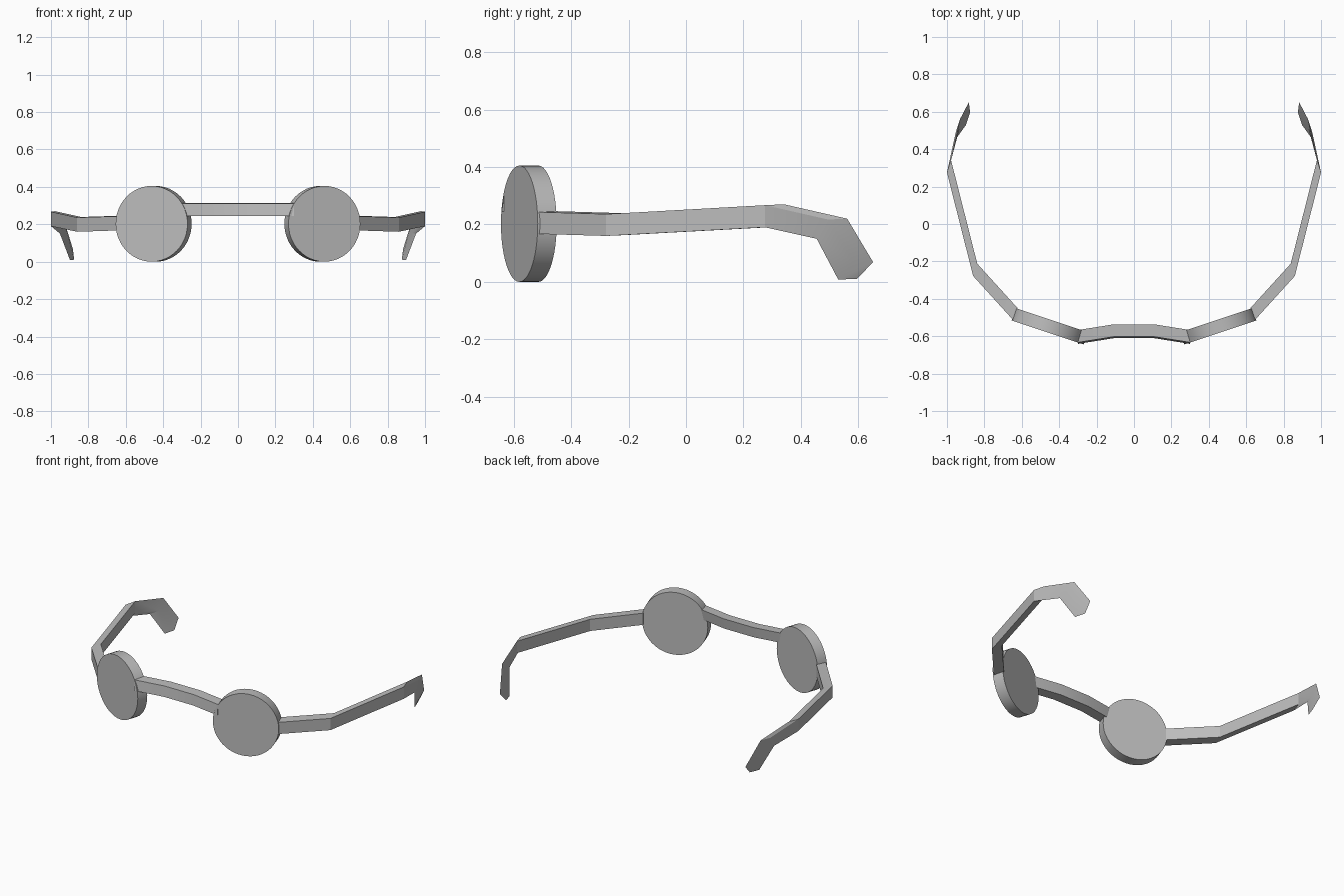
import bpy
import bmesh
from mathutils import Vector, Matrix

cube = bpy.data.objects.get("Cube")
if cube:
    bpy.data.objects.remove(cube, do_unlink=True)

# Single plain grey finish
grey = bpy.data.materials.new("plain_grey")
grey.use_nodes = True
grey.diffuse_color = (0.5, 0.5, 0.5, 1)
grey.node_tree.nodes["Principled BSDF"].inputs["Base Color"].default_value = (0.5, 0.5, 0.5, 1)


def finish(name, bm, side=1):
    """Mirror to the chosen side, fix normals and turn the bmesh into an object."""
    bmesh.ops.scale(bm, vec=(side, 1, 1), verts=bm.verts)
    bmesh.ops.recalc_face_normals(bm, faces=bm.faces)
    mesh = bpy.data.meshes.new(name)
    bm.to_mesh(mesh)
    bm.free()
    mesh.materials.append(grey)
    obj = bpy.data.objects.new(name, mesh)
    bpy.context.collection.objects.link(obj)
    bpy.ops.object.select_all(action="DESELECT")
    obj.select_set(True)
    bpy.context.view_layer.objects.active = obj
    bpy.ops.object.shade_smooth_by_angle(angle=0.4)


def strip(name, lower, upper, shift, side=1):
    """Flat band between two outlines, thickened along the shift vector."""
    bm = bmesh.new()
    rings = []
    for low, up in zip(lower, upper):
        low, up, move = Vector(low), Vector(up), Vector(shift)
        rings.append([bm.verts.new(p) for p in (low, up, up + move, low + move)])
    for a, b in zip(rings, rings[1:]):
        for i in range(4):
            j = (i + 1) % 4
            bm.faces.new((a[i], a[j], b[j], b[i]))
    bm.faces.new(rings[0])
    bm.faces.new(rings[-1])
    finish(name, bm, side)


DEPTH = Vector((-0.022, 0.066, 0.003))

# Temple outlines, from the lens to the drooping ear tip
temple_lower = [(0.645, -0.515, 0.167), (0.86, -0.278, 0.16), (1.0, 0.275, 0.19),
                (0.952, 0.455, 0.15), (0.898, 0.53, 0.008)]
temple_upper = [(0.645, -0.515, 0.243), (0.86, -0.278, 0.236), (1.0, 0.275, 0.267),
                (0.952, 0.495, 0.217), (0.905, 0.585, 0.066)]

for label, side in (("left", 1), ("right", -1)):
    # Round lens, turned outwards
    bm = bmesh.new()
    axis = Vector((DEPTH.x, DEPTH.y, 0))
    center = Vector((0.462, -0.58, 0.2025)) + axis / 2
    turn = axis.to_track_quat("Z", "Y").to_matrix().to_4x4()
    bmesh.ops.create_cone(bm, cap_ends=True, segments=48, radius1=0.2025, radius2=0.2025,
                          depth=axis.length, matrix=Matrix.Translation(center) @ turn)
    finish(label + "_lens", bm, side)

    # Temple arm with bent ear tip
    strip(label + "_temple", temple_lower, temple_upper, DEPTH, side)

# Bridge between the lenses
bridge_path = [(-0.3, -0.637), (-0.105, -0.606), (0.105, -0.606), (0.3, -0.637)]
strip("bridge",
      [(x, y - 0.004, 0.245) for x, y in bridge_path],
      [(x, y + 0.004, 0.312) for x, y in bridge_path],
      (0, 0.066, 0.003))
